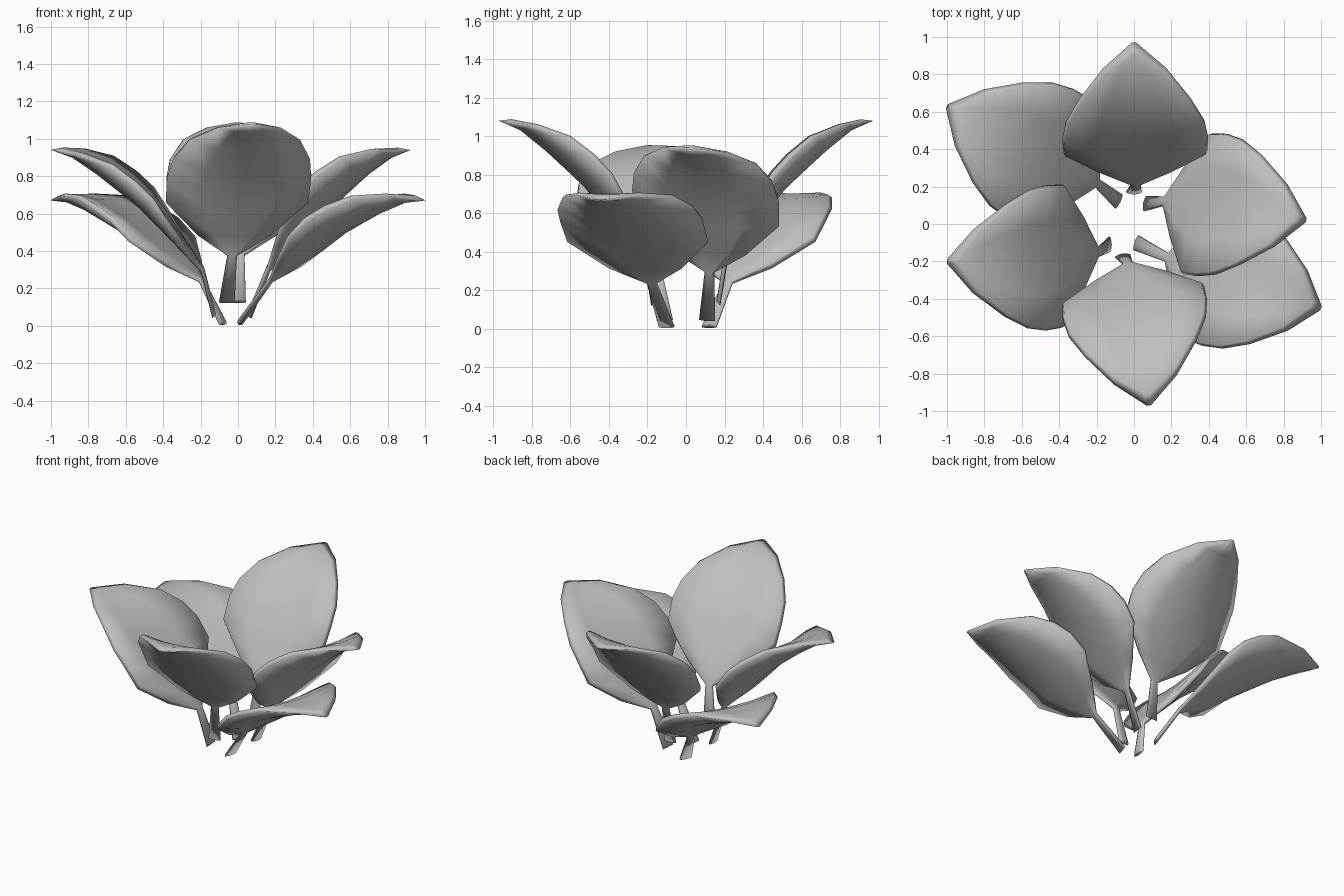
import bpy, bmesh, math
from mathutils import Vector, Matrix

cube = bpy.data.objects.get("Cube")
if cube:
    bpy.data.objects.remove(cube, do_unlink=True)

grey = bpy.data.materials.new("leaf_grey")
grey.use_nodes = True
color = (0.52, 0.52, 0.52, 1)
grey.diffuse_color = color
grey.node_tree.nodes["Principled BSDF"].inputs["Base Color"].default_value = color

# Cross-sections: half width, then rib and edge heights of the underside and upper side
FOOT = (0.042, -0.012, -0.008, 0.018, 0.004)
SECTIONS = [(0, (0.025, 0, 0.005, 0.03, 0.02)), (0.13, (0.2, 0.02, 0.03, 0.07, 0.06)),
            (0.31, (0.385, 0.04, 0.095, 0.115, 0.125)),
            (0.45, (0.39, 0.055, 0.14, 0.14, 0.17)),
            (0.58, (0.37, 0.055, 0.15, 0.15, 0.18)),
            (0.73, (0.3, 0.053, 0.145, 0.145, 0.17)),
            (0.89, (0.17, 0.04, 0.08, 0.105, 0.11)),
            (1, (0.012, 0, 0, 0.05, 0.05))]
COLUMNS = (-1, -0.5, 0, 0.5, 1)


def make_leaf(name, foot, base, tip, roll):
    """A thick cupped blade from base to tip, with a tapered stem down to foot."""
    foot, base, tip = Vector(foot), Vector(base), Vector(tip)
    span = tip - base
    along = span.normalized()
    side = along.cross(Vector((0, 0, 1))).normalized()
    side = Matrix.Rotation(math.radians(roll), 3, along) @ side
    up = side.cross(along)

    bm = bmesh.new()

    def add_ring(under, over, section):
        # Underside from one edge to the other, then the upper side back
        width, rib_under, edge_under, rib_over, edge_over = section
        lower = [under + side * (width * c) + up * (rib_under + (edge_under - rib_under) * c * c)
                 for c in COLUMNS]
        upper = [over + side * (width * 0.97 * c) + up * (rib_over + (edge_over - rib_over) * c * c)
                 for c in reversed(COLUMNS)]
        return [bm.verts.new(p) for p in lower + upper]

    rings = [add_ring(foot, foot, FOOT)]
    for u, section in SECTIONS:
        rings.append(add_ring(base + span * u, base + span * (u - 0.04 * u ** 3), section))
    for a, b in zip(rings, rings[1:]):
        for i in range(len(a)):
            j = (i + 1) % len(a)
            bm.faces.new((a[i], a[j], b[j], b[i]))
    # Close the foot and the pointed end
    bm.faces.new(rings[0])
    bm.faces.new(rings[-1])
    bmesh.ops.recalc_face_normals(bm, faces=bm.faces)
    for face in bm.faces:
        face.smooth = True

    mesh = bpy.data.meshes.new(name)
    bm.to_mesh(mesh)
    bm.free()
    mesh.materials.append(grey)
    obj = bpy.data.objects.new(name, mesh)
    bpy.context.collection.objects.link(obj)


# Upper, middle and lower pairs of leaves
make_leaf("upper_leaf_back", (0, 0.17, 0.13), (0.01, 0.22, 0.37), (0, 0.97, 1.08), 0)
make_leaf("upper_leaf_front", (-0.06, -0.17, 0.13), (-0.03, -0.22, 0.37), (0.08, -0.97, 1.08), 0)
make_leaf("middle_leaf_left", (0.06, 0.11, 0.05), (0.17, 0.12, 0.29), (0.92, 0.02, 0.94), -6)
make_leaf("middle_leaf_right", (-0.13, -0.11, 0.05), (-0.2, -0.15, 0.29), (-1, -0.2, 0.94), -6)
make_leaf("lower_leaf_left", (0.01, -0.1, 0.015), (0.18, -0.18, 0.23), (1, -0.45, 0.67), 0)
make_leaf("lower_leaf_right", (-0.08, 0.12, 0.015), (-0.2, 0.22, 0.23), (-1, 0.63, 0.67), 0)
